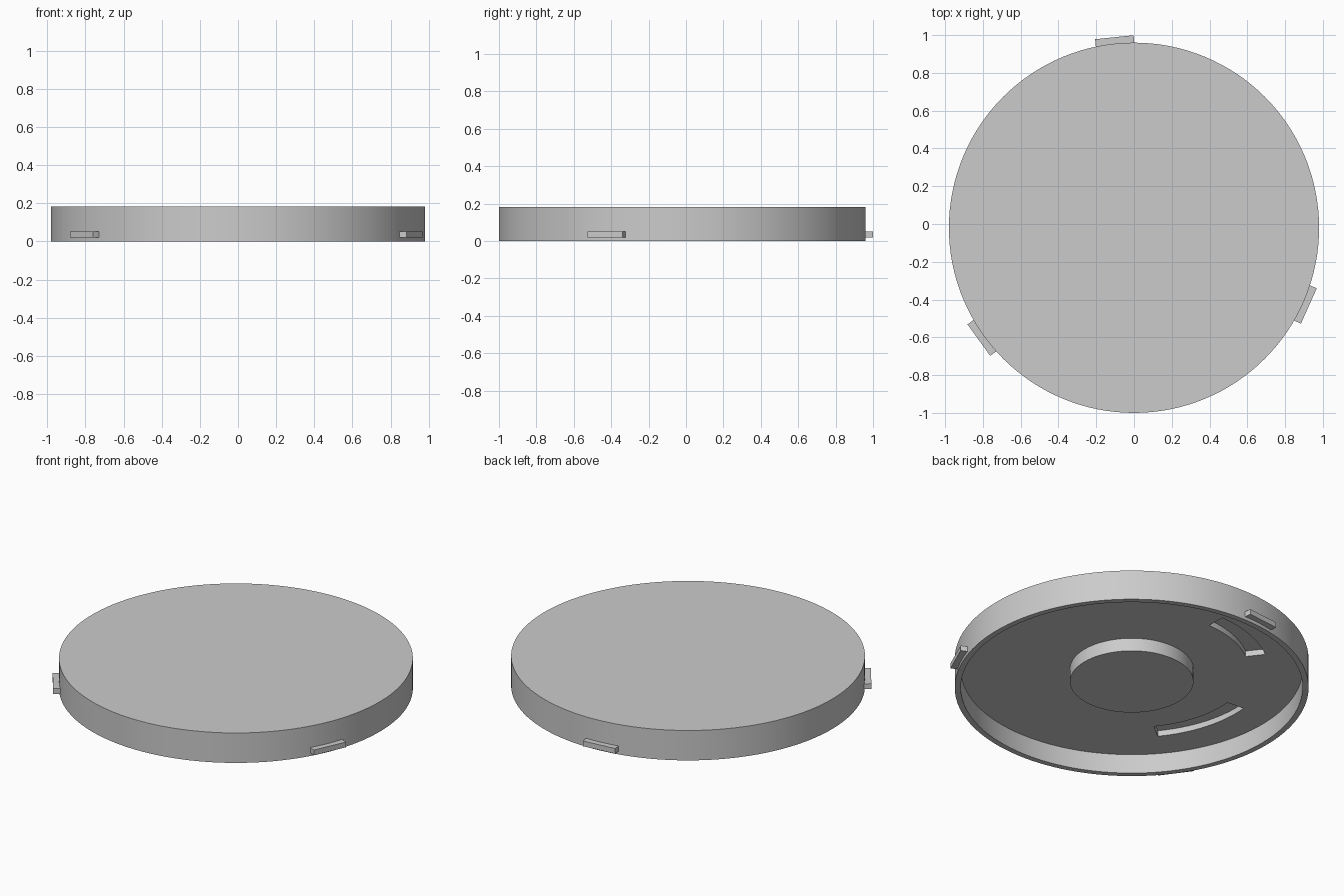
import bpy, bmesh, math
from mathutils import Matrix, Vector

if "Cube" in bpy.data.objects:
    bpy.data.objects.remove(bpy.data.objects["Cube"])

CENTRE = Vector((0, -0.02, 0))
SEGMENTS = 128

grey = bpy.data.materials.new("light grey")
grey.diffuse_color = (0.6, 0.6, 0.6, 1)
grey.use_nodes = True
grey.node_tree.nodes["Principled BSDF"].inputs["Base Color"].default_value = grey.diffuse_color


def finish(name, bm):
    """Turn a bmesh into a named grey object on the disc centre."""
    bmesh.ops.recalc_face_normals(bm, faces=bm.faces)
    mesh = bpy.data.meshes.new(name)
    bm.to_mesh(mesh)
    bm.free()
    mesh.materials.append(grey)
    obj = bpy.data.objects.new(name, mesh)
    obj.location = CENTRE
    bpy.context.collection.objects.link(obj)
    return obj


def lathe(name, profile):
    bm = bmesh.new()
    verts = [bm.verts.new((r, 0, z)) for r, z in profile]
    edges = [bm.edges.new(pair) for pair in zip(verts, verts[1:])]
    bmesh.ops.spin(bm, geom=verts + edges, cent=(0, 0, 0), axis=(0, 0, 1),
                   angle=math.tau, steps=SEGMENTS, use_duplicate=False)
    bmesh.ops.remove_doubles(bm, verts=bm.verts, dist=0.0001)
    return finish(name, bm)


def arc_block(name, r0, r1, z0, z1, start, end, steps=16):
    """Curved bar between two radii and two angles in degrees."""
    bm = bmesh.new()
    angles = [math.radians(start + (end - start) * i / steps) for i in range(steps + 1)]
    outline = [(r1, a) for a in angles] + [(r0, a) for a in reversed(angles)]
    face = bm.faces.new([bm.verts.new((r * math.cos(a), r * math.sin(a), z0))
                         for r, a in outline])
    top = bmesh.ops.extrude_face_region(bm, geom=[face])["geom"]
    bmesh.ops.translate(bm, vec=(0, 0, z1 - z0),
                        verts=[v for v in top if isinstance(v, bmesh.types.BMVert)])
    return finish(name, bm)


# Lid: flat top, outer rim, hollow underside and round central boss
lid = lathe("lid", [(0, 0.183), (0.98, 0.183), (0.98, 0), (0.947, 0),
                    (0.947, 0.118), (0.342, 0.118), (0.342, 0.038), (0, 0.038)])

# Two curved slots sunk into the underside
for i, (start, end) in enumerate([(91.5, 127.5), (175, 219)]):
    cutter = arc_block(f"slot_cutter_{i + 1}", 0.647, 0.757, 0.09, 0.153, start, end)
    cutter.hide_render = True
    cutter.hide_set(True)
    cut = lid.modifiers.new(f"slot_{i + 1}", 'BOOLEAN')
    cut.operation = 'DIFFERENCE'
    cut.solver = 'EXACT'
    cut.object = cutter

bpy.context.view_layer.objects.active = lid
lid.select_set(True)
for name in [m.name for m in lid.modifiers]:
    bpy.ops.object.modifier_apply(modifier=name)
bpy.ops.object.shade_smooth_by_angle(angle=math.radians(30))

# Three straight locking tabs around the rim
for i in range(3):
    bm = bmesh.new()
    bmesh.ops.create_cube(bm, size=1)
    place = (Matrix.Rotation(math.radians(95.9 + 120 * i), 4, 'Z')
             @ Matrix.Translation((0.989, 0, 0.036))
             @ Matrix.Diagonal((0.05, 0.205, 0.032, 1)))
    bmesh.ops.transform(bm, matrix=place, verts=bm.verts)
    finish(f"locking_tab_{i + 1}", bm)
